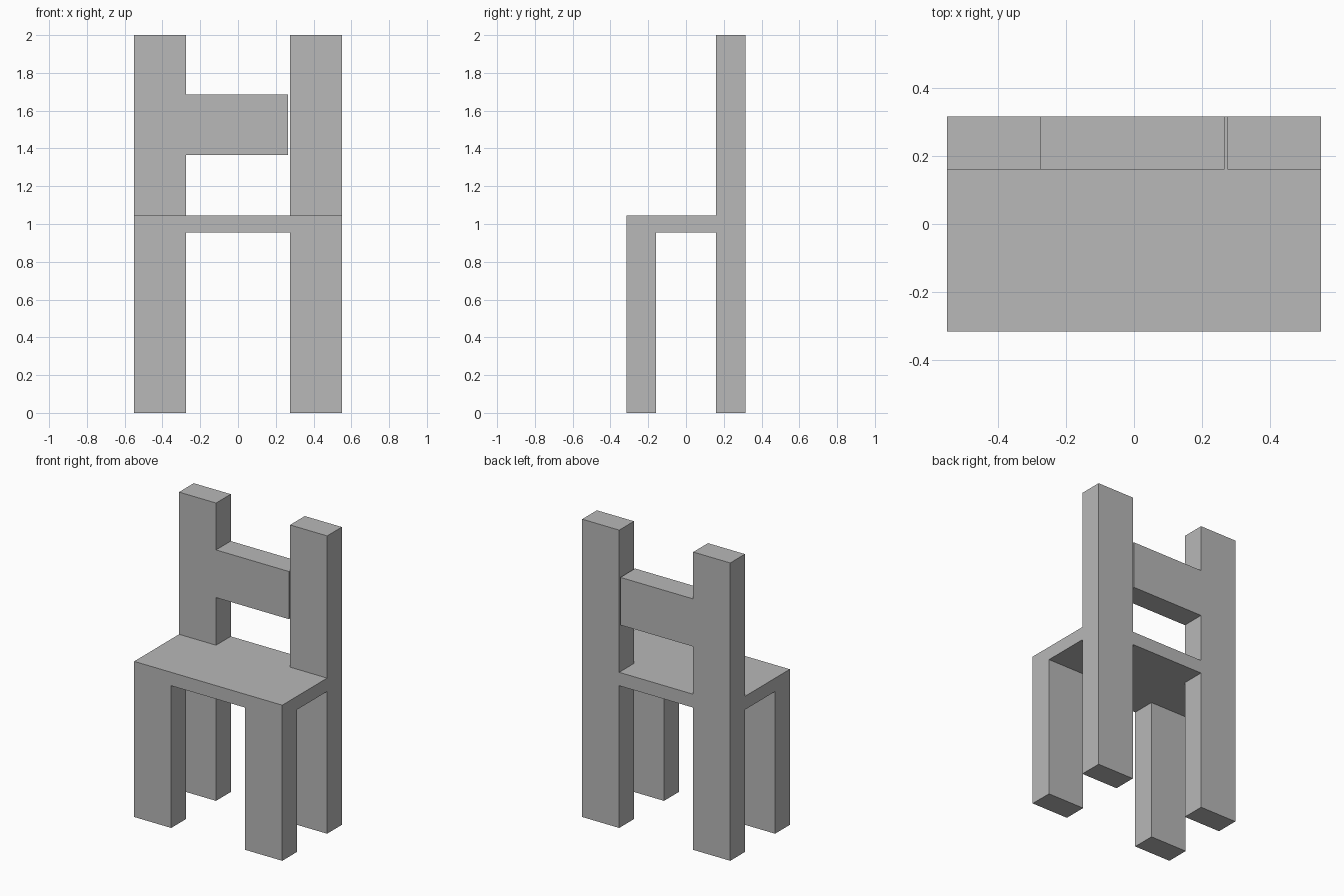
import bpy
import bmesh
from mathutils import Vector

cube = bpy.data.objects.get("Cube")
if cube:
    bpy.data.objects.remove(cube, do_unlink=True)

# Main dimensions
HALF_W, INNER = 0.55, 0.275
FRONT, BACK = -0.316, 0.316
LEG_D = 0.156
SEAT_LOW, SEAT_TOP, TOP = 0.955, 1.045, 2.0
POST_Y = BACK - LEG_D

grey = bpy.data.materials.new("plain grey")
grey.use_nodes = True
colour = (0.48, 0.48, 0.48, 1)
grey.diffuse_color = colour
grey.node_tree.nodes["Principled BSDF"].inputs["Base Color"].default_value = colour


def prism(name, outline, low, high):
    """Extrude a flat xy outline from low to high."""
    bm = bmesh.new()
    face = bm.faces.new([bm.verts.new((x, y, low)) for x, y in outline])
    new = bmesh.ops.extrude_face_region(bm, geom=[face])["geom"]
    top = [v for v in new if isinstance(v, bmesh.types.BMVert)]
    bmesh.ops.translate(bm, verts=top, vec=Vector((0, 0, high - low)))
    bmesh.ops.recalc_face_normals(bm, faces=bm.faces)
    mesh = bpy.data.meshes.new(name)
    bm.to_mesh(mesh)
    bm.free()
    mesh.materials.append(grey)
    obj = bpy.data.objects.new(name, mesh)
    bpy.context.collection.objects.link(obj)
    return obj


def box(name, x0, x1, y0, y1, low, high):
    return prism(name, [(x0, y0), (x1, y0), (x1, y1), (x0, y1)], low, high)


# Front legs stop under the seat; back legs rise into the back posts
for side, s in (("left", 1), ("right", -1)):
    x0, x1 = sorted((s * INNER, s * HALF_W))
    box(side + "_front_leg", x0, x1, FRONT, FRONT + LEG_D, 0, SEAT_LOW)
    box(side + "_back_post", x0, x1, POST_Y, BACK, 0, TOP)

# Seat, notched at the back corners around the posts
half = [(HALF_W, FRONT), (HALF_W, POST_Y), (INNER, POST_Y), (INNER, BACK)]
prism("seat", half + [(-x, y) for x, y in reversed(half)], SEAT_LOW, SEAT_TOP)

# Back rail, fixed to the right post with a thin gap at the left one
box("back_rail", -INNER, INNER - 0.009, POST_Y, BACK, 1.365, 1.685)
